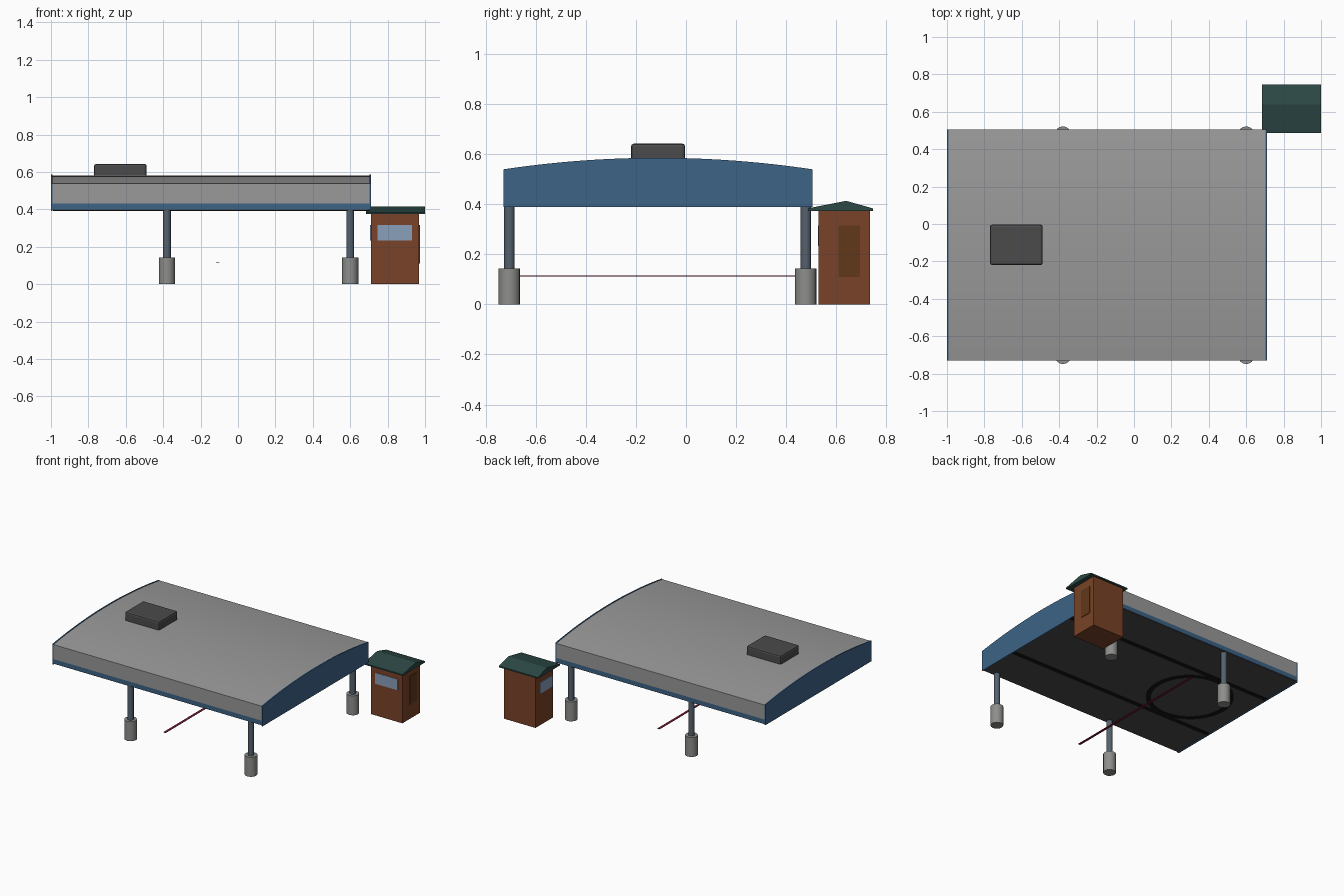
import bpy, bmesh, math

if "Cube" in bpy.data.objects:
    bpy.data.objects.remove(bpy.data.objects["Cube"])

def mat(name, r, g, b):
    m = bpy.data.materials.new(name)
    m.diffuse_color = (r, g, b, 1)
    m.use_nodes = True
    m.node_tree.nodes["Principled BSDF"].inputs["Base Color"].default_value = m.diffuse_color
    return m

BLUE = mat("blue", 0.045, 0.125, 0.24)
GREY = mat("roof_grey", 0.32, 0.32, 0.32)
DARK = mat("dark_grey", 0.07, 0.07, 0.07)
BLACK = mat("black", 0.008, 0.008, 0.008)
STEEL = mat("steel", 0.09, 0.12, 0.155)
CONCRETE = mat("concrete", 0.27, 0.27, 0.26)
RED = mat("red", 0.2, 0.01, 0.03)
BRICK = mat("brick", 0.19, 0.055, 0.02)
DOOR = mat("door_brown", 0.12, 0.04, 0.01)
GLASS = mat("glass", 0.25, 0.35, 0.5)
GREEN = mat("roof_green", 0.025, 0.065, 0.06)

def finish(bm, name, m):
    bmesh.ops.recalc_face_normals(bm, faces=bm.faces)
    me = bpy.data.meshes.new(name)
    bm.to_mesh(me)
    bm.free()
    ob = bpy.data.objects.new(name, me)
    bpy.context.collection.objects.link(ob)
    me.materials.append(m)
    return ob

def smooth(ob, angle=30):
    bpy.ops.object.select_all(action='DESELECT')
    ob.select_set(True)
    bpy.context.view_layer.objects.active = ob
    bpy.ops.object.shade_smooth_by_angle(angle=math.radians(angle))

def box(name, x, y, z, m):
    bm = bmesh.new()
    bmesh.ops.create_cube(bm, size=1)
    for v in bm.verts:
        for i, (a, b) in enumerate((x, y, z)):
            v.co[i] = a if v.co[i] < 0 else b
    return finish(bm, name, m)

def prism(name, profile, x0, x1, m):
    """Extrude a (y, z) profile along x."""
    bm = bmesh.new()
    f = bm.faces.new([bm.verts.new((x0, y, z)) for y, z in profile])
    r = bmesh.ops.extrude_face_region(bm, geom=[f])
    for v in r["geom"]:
        if isinstance(v, bmesh.types.BMVert):
            v.co.x = x1
    return finish(bm, name, m)

def cylinder(name, x, y, z0, z1, r, sides, m):
    bm = bmesh.new()
    bmesh.ops.create_cone(bm, cap_ends=True, segments=sides, radius1=r, radius2=r, depth=z1 - z0)
    bmesh.ops.translate(bm, verts=bm.verts, vec=(x, y, (z0 + z1) / 2))
    return finish(bm, name, m)

Y0, Y1, YC = -0.73, 0.505, -0.1125

def arched(low, edge, peak, n=24):
    h = (Y1 - Y0) / 2
    arc = [(YC + h * (1 - 2 * i / n), edge + (peak - edge) * (1 - (1 - 2 * i / n) ** 2)) for i in range(n + 1)]
    return [(Y0, low), (Y1, low)] + arc

# Canopy: curved roof, blue lower band, end panels, ceiling
smooth(prism("canopy_roof", arched(0.43, 0.537, 0.582), -0.993, 0.703, GREY), 20)
box("canopy_lower_band", (-0.993, 0.703), (Y0, Y1), (0.398, 0.43), BLUE)
for name, x in (("left_end_panel", -1.0), ("right_end_panel", 0.703)):
    smooth(prism(name, arched(0.39, 0.54, 0.586), x, x + 0.008, BLUE), 20)
box("ceiling", (-0.99, 0.70), (Y0 + 0.004, Y1 - 0.004), (0.394, 0.40), DARK)

# Ceiling stripes and ring
for i, s in enumerate((-1, 1)):
    y = YC + s * 0.3
    box(f"ceiling_stripe_{i}", (-0.99, 0.70), (y - 0.016, y + 0.016), (0.391, 0.396), BLACK)
bm = bmesh.new()
bmesh.ops.create_circle(bm, segments=48, radius=0.293)
ext = bmesh.ops.extrude_edge_only(bm, edges=bm.edges[:])
inner = [g for g in ext["geom"] if isinstance(g, bmesh.types.BMVert)]
bmesh.ops.scale(bm, verts=inner, vec=(0.885, 0.885, 1))
ext = bmesh.ops.extrude_face_region(bm, geom=bm.faces[:])
bmesh.ops.translate(bm, verts=[g for g in ext["geom"] if isinstance(g, bmesh.types.BMVert)], vec=(0, 0, 0.005))
bmesh.ops.translate(bm, verts=bm.verts, vec=(-0.58, YC, 0.391))
finish(bm, "ceiling_ring", BLACK)

# Rooftop unit with rounded edges
unit = box("rooftop_unit", (-0.77, -0.488), (-0.22, -0.003), (0.57, 0.643), DARK)
bev = unit.modifiers.new("bevel", 'BEVEL')
bev.width, bev.segments = 0.012, 2

# Posts on concrete footings
for i, x in enumerate((-0.38, 0.6)):
    for j, y in enumerate((-0.706, 0.479)):
        smooth(cylinder(f"post_{i}{j}", x, y, 0.13, 0.40, 0.021, 16, STEEL))
        foot = cylinder(f"footing_{i}{j}", x, y, 0, 0.143, 0.043, 16, CONCRETE)
        smooth(foot)

# Thin red bar across the bay
box("red_bar", (-0.118, -0.1), (-0.698, 0.474), (0.112, 0.115), RED)

# Kiosk: walls, gabled roof, windows and door
box("kiosk_walls", (0.711, 0.968), (0.53, 0.735), (0, 0.385), BRICK)
prism("kiosk_roof", [(0.487, 0.374), (0.487, 0.384), (0.64, 0.414), (0.747, 0.384), (0.747, 0.374)],
      0.684, 1.0, GREEN)
box("front_window", (0.746, 0.931), (0.527, 0.532), (0.234, 0.315), GLASS)
box("side_window", (0.706, 0.713), (0.545, 0.69), (0.234, 0.315), GLASS)
box("kiosk_door", (0.966, 0.972), (0.61, 0.695), (0.11, 0.315), DOOR)
